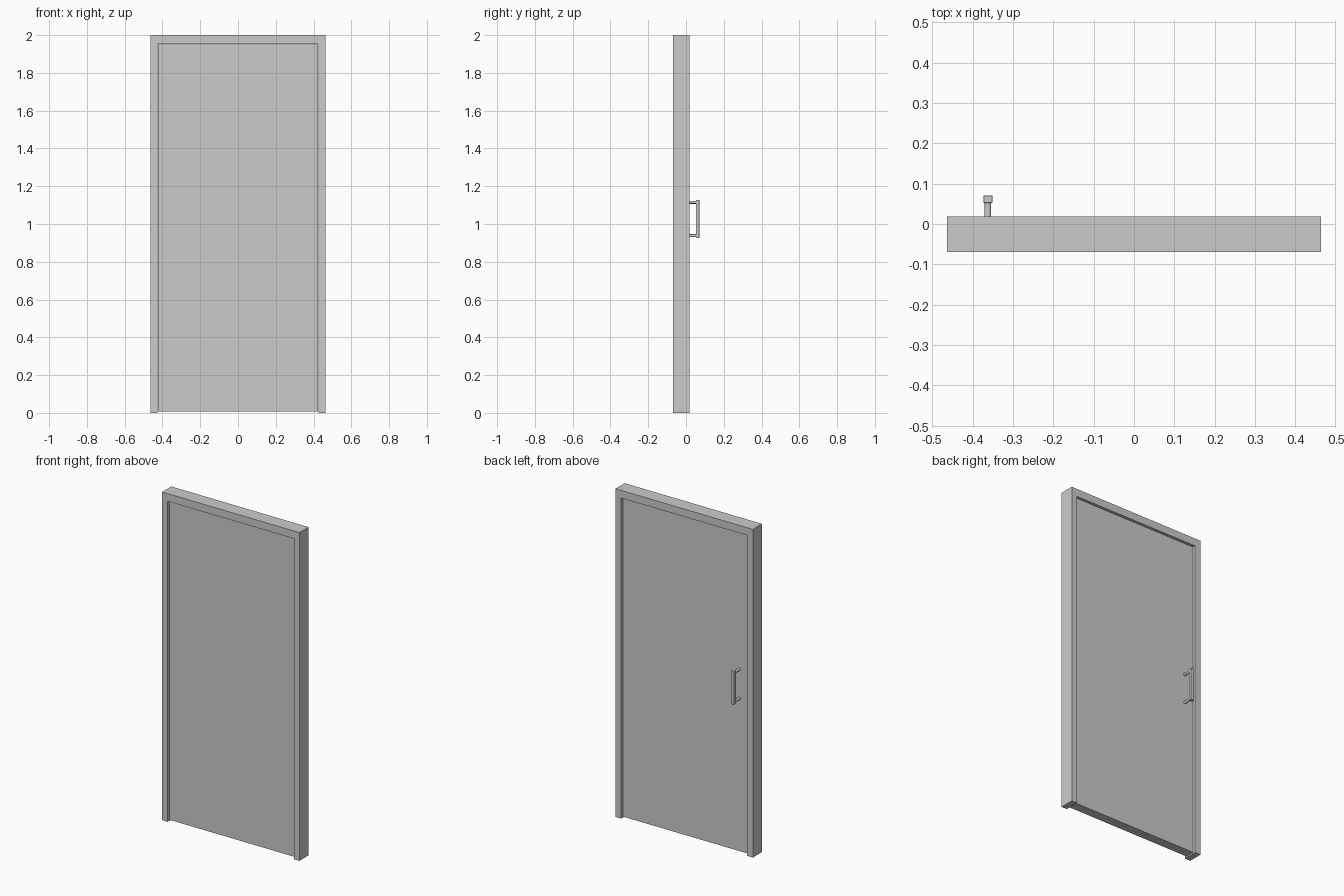
import bpy, bmesh
from mathutils import Matrix

if "Cube" in bpy.data.objects:
    bpy.data.objects.remove(bpy.data.objects["Cube"])


def box(name, x, y, z):
    bm = bmesh.new()
    bmesh.ops.create_cube(bm, size=1)
    for v in bm.verts:
        for i, (a, b) in enumerate((x, y, z)):
            v.co[i] = a if v.co[i] < 0 else b
    return finish(name, bm)


def finish(name, bm):
    bmesh.ops.recalc_face_normals(bm, faces=bm.faces)
    mesh = bpy.data.meshes.new(name)
    bm.to_mesh(mesh)
    bm.free()
    obj = bpy.data.objects.new(name, mesh)
    bpy.context.collection.objects.link(obj)
    return obj


# Door frame: one inverted-U outline extruded through its depth
FRONT, BACK = -0.07, 0.018
W, IN, TOP = 0.463, 0.425, 1.953
outline = [(-W, 0), (-IN, 0), (-IN, TOP), (IN, TOP), (IN, 0), (W, 0), (W, 2), (-W, 2)]
bm = bmesh.new()
face = bm.faces.new([bm.verts.new((x, FRONT, z)) for x, z in outline])
ext = bmesh.ops.extrude_face_region(bm, geom=[face])
for v in ext["geom"]:
    if isinstance(v, bmesh.types.BMVert):
        v.co.y = BACK
finish("door_frame", bm)

# Door leaf, set back a little from both faces and clear of the floor
box("door_leaf", (-0.423, 0.423), (-0.055, 0.003), (0.007, 1.951))

# Pull handle: square grip on two round standoffs
HX = -0.362
grip = box("handle_grip", (HX - 0.011, HX + 0.011), (0.052, 0.071), (0.926, 1.127))
bevel = grip.modifiers.new("soft_edges", "BEVEL")
bevel.width, bevel.segments = 0.001, 1
for label, z in (("lower", 0.938), ("upper", 1.115)):
    bm = bmesh.new()
    bmesh.ops.create_cone(bm, cap_ends=True, segments=24, radius1=0.008, radius2=0.008,
                          depth=0.055, matrix=Matrix.Translation((HX, 0.0285, z)) @ Matrix.Rotation(1.5707963, 4, "X"))
    for f in bm.faces:
        f.smooth = len(f.verts) == 4
    stand = finish("handle_standoff_" + label, bm)
    for e in stand.data.edges:
        e.use_edge_sharp = any(len(p.vertices) > 4 and e.vertices[0] in p.vertices
                               and e.vertices[1] in p.vertices for p in stand.data.polygons)
